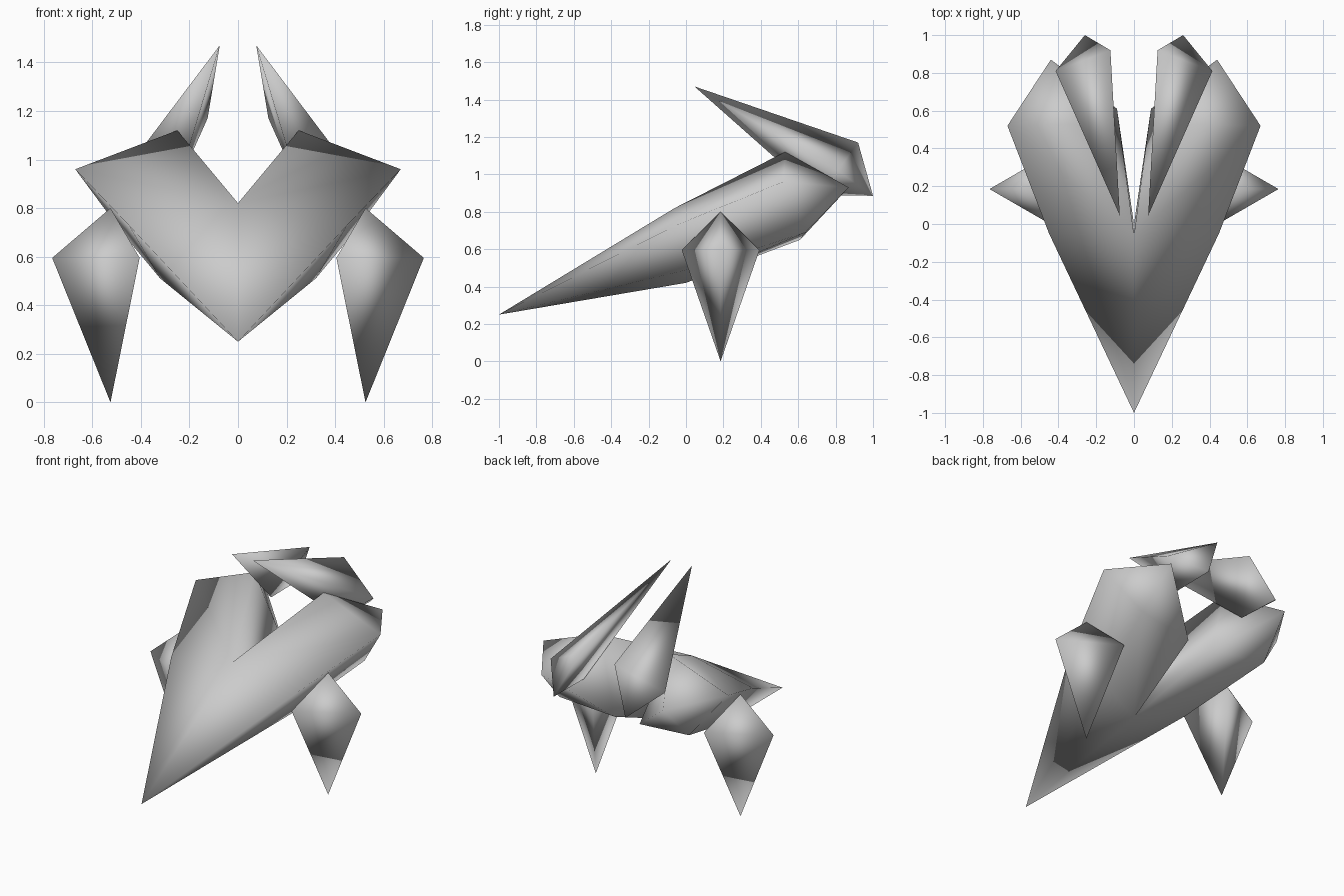
import bpy, bmesh, math
from mathutils import Vector

cube = bpy.data.objects.get("Cube")
if cube:
    bpy.data.objects.remove(cube, do_unlink=True)

# Single hull colour
grey = bpy.data.materials.new("hull_grey")
grey.use_nodes = True
COLOUR = (0.6, 0.6, 0.6, 1.0)
grey.diffuse_color = COLOUR
grey.node_tree.nodes["Principled BSDF"].inputs["Base Color"].default_value = COLOUR


def build(name, points, faces, side=1, both=False):
    """Smooth solid from named corners; side mirrors it, both joins two halves."""
    bm = bmesh.new()
    for s in ((1, -1) if both else (side,)):
        v = {k: bm.verts.new((s * x, y, z)) for k, (x, y, z) in points.items()}
        for f in faces:
            bm.faces.new([v[k] for k in f])
    bmesh.ops.remove_doubles(bm, verts=bm.verts[:], dist=0.0005)
    bmesh.ops.recalc_face_normals(bm, faces=bm.faces[:])
    for f in bm.faces:
        f.smooth = True
    mesh = bpy.data.meshes.new(name)
    bm.to_mesh(mesh)
    bm.free()
    mesh.materials.append(grey)
    obj = bpy.data.objects.new(name, mesh)
    bpy.context.collection.objects.link(obj)
    return obj


def spike(name, short_tip, long_tip, ring, side):
    """Three-sided double pyramid."""
    pts = {"s": short_tip, "l": long_tip, "0": ring[0], "1": ring[1], "2": ring[2]}
    faces = [(t, str(i), str((i + 1) % 3)) for t in "sl" for i in range(3)]
    return build(name, pts, faces, side)


# Forked hull: one half, reflected and welded on the centre line
hull = {
    "N": (0, -1, 0.25),          # nose
    "M": (0, -0.06, 0.82),       # top of the fork
    "K": (0, 0, 0.42),           # keel under the fork
    "T": (0.25, 0.53, 1.12),     # lobe crest
    "O": (0.67, 0.52, 0.96),     # lobe shoulder
    "P": (0.44, 0.87, 0.93),     # lobe rear point
    "E": (0.09, 0.61, 0.65),     # lower inner corner
    "D": (0.47, 0.64, 0.69),     # lower outer corner
    "A": (0.45, -0.05, 0.73),    # flank
    "B": (0.32, 0.09, 0.51),     # belly
}
hull_faces = ["NAM", "AOM", "OTM", "MTE", "MEK", "TPE", "TOP", "ODP",
              "ABD", "ADO", "PDE", "KED", "KDB", "NKB", "NBA"]
build("hull", hull, hull_faces, both=True)

# Lower fins and upper horns, one pair each
for side, label in ((1, "left"), (-1, "right")):
    ring = [(0.525 + 0.24 * math.cos(a), 0.185 + 0.24 * math.sin(a), 0.595)
            for a in (0, math.tau / 3, 2 * math.tau / 3)]
    spike(label + "_lower_fin", (0.525, 0.185, 0.8), (0.525, 0.185, 0), ring, side)
    spike(label + "_upper_horn", (0.26, 1.0, 0.885), (0.075, 0.045, 1.47),
          [(0.125, 0.92, 1.17), (0.415, 0.81, 1.02), (0.25, 0.70, 0.89)], side)
